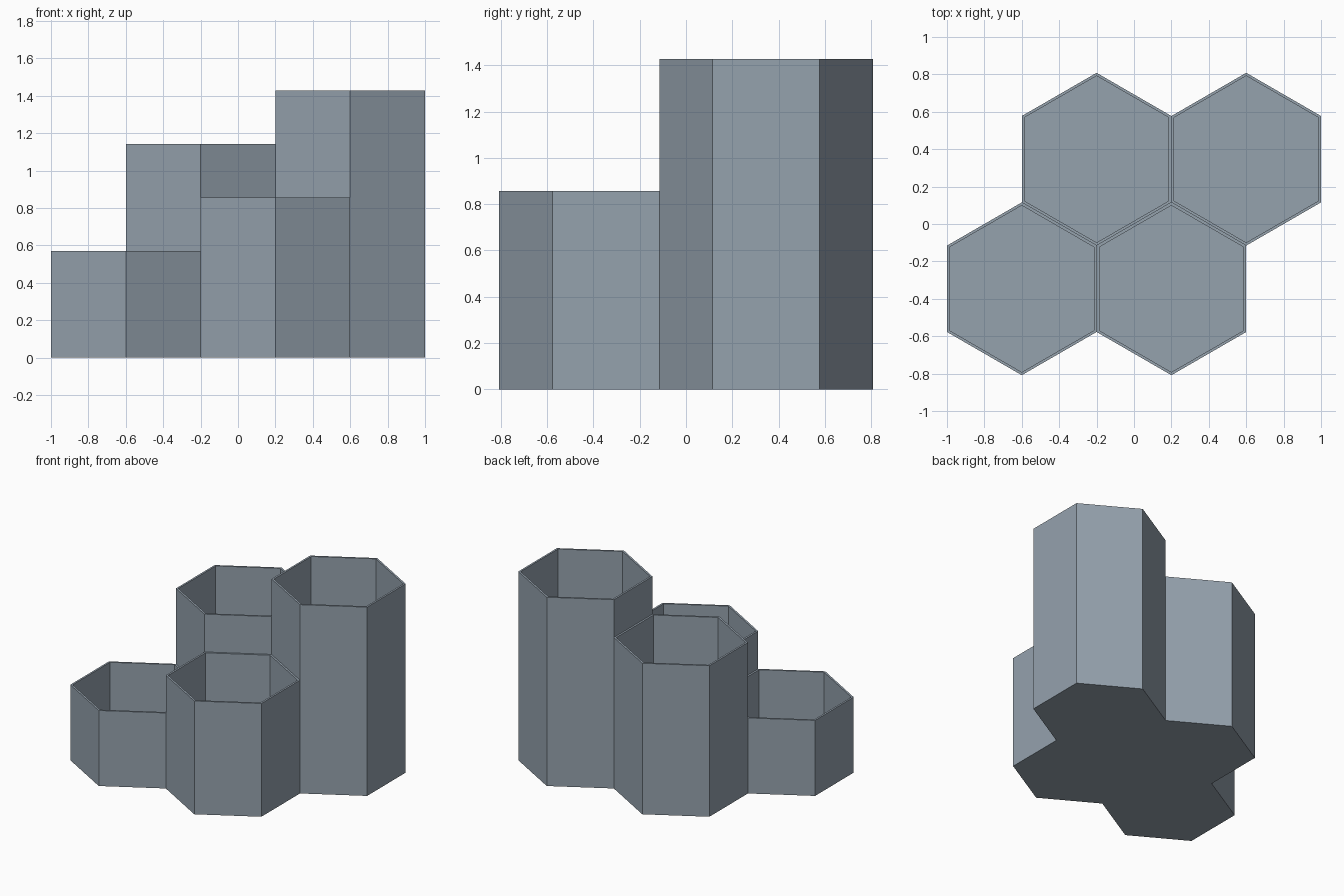
import bpy, bmesh, math

if "Cube" in bpy.data.objects:
    bpy.data.objects.remove(bpy.data.objects["Cube"])

APOTHEM = 0.4                       # half the flat-to-flat width
WALL = 0.0143                       # wall and floor thickness
STEP = 2 / 7                        # height difference between cups
ROW_Y = APOTHEM * math.sqrt(3) / 2  # row offset of the honeycomb

slate = bpy.data.materials.new("slate_grey")
slate.diffuse_color = (0.30, 0.36, 0.42, 1)
slate.use_nodes = True
slate.node_tree.nodes["Principled BSDF"].inputs["Base Color"].default_value = slate.diffuse_color


def hex_ring(bm, apothem, z):
    """Six corners with a point toward +y."""
    r = apothem / math.cos(math.pi / 6)
    return [bm.verts.new((r * math.cos(math.radians(30 + 60 * i)),
                          r * math.sin(math.radians(30 + 60 * i)), z))
            for i in range(6)]


def hex_cup(name, x, y, height):
    bm = bmesh.new()
    # outside foot, outside rim, inside rim, inside floor
    rings = [hex_ring(bm, a, z) for a, z in (
        (APOTHEM, 0), (APOTHEM, height),
        (APOTHEM - WALL, height), (APOTHEM - WALL, WALL))]
    for lower, upper in zip(rings, rings[1:]):
        for i in range(6):
            j = (i + 1) % 6
            bm.faces.new((lower[i], lower[j], upper[j], upper[i]))
    bm.faces.new(rings[0][::-1])    # underside
    bm.faces.new(rings[-1])         # inside floor
    bmesh.ops.recalc_face_normals(bm, faces=bm.faces)
    mesh = bpy.data.meshes.new(name)
    bm.to_mesh(mesh)
    bm.free()
    mesh.materials.append(slate)
    cup = bpy.data.objects.new(name, mesh)
    cup.location = (x, y, 0)
    bpy.context.collection.objects.link(cup)


# Four cups in two staggered rows, rising in even steps
hex_cup("front_left_cup", -0.6, -ROW_Y, 2 * STEP)
hex_cup("front_right_cup", 0.2, -ROW_Y, 3 * STEP)
hex_cup("back_left_cup", -0.2, ROW_Y, 4 * STEP)
hex_cup("back_right_cup", 0.6, ROW_Y, 5 * STEP)
